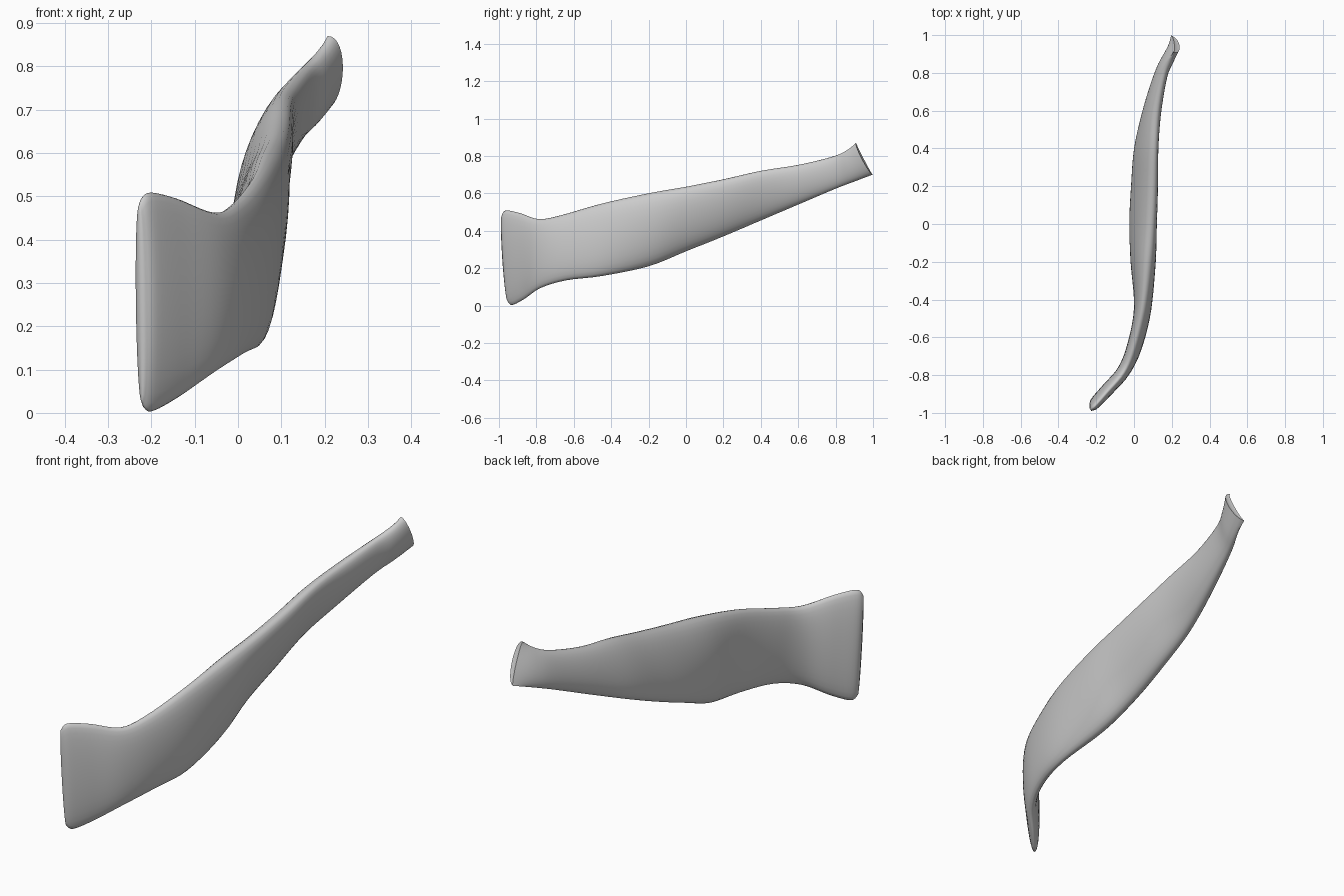
import bpy, bmesh, math
from mathutils import Vector

if "Cube" in bpy.data.objects:
    bpy.data.objects.remove(bpy.data.objects["Cube"])

# Stations along the blade: bottom edge xyz, top edge xyz, left bulge, right bulge
stations = [
    (-.222, -.955, .025, -.228, -.985, .480, .014, .016),
    (-.203, -.930, .003, -.208, -.965, .508, .029, .028),
    (-.140, -.865, .035, -.143, -.890, .495, .033, .033),
    (-.055, -.775, .095, -.055, -.785, .462, .036, .034),
    (.005, -.640, .135, -.005, -.660, .485, .038, .042),
    (.042, -.450, .158, .045, -.450, .545, .044, .048),
    (.025, -.200, .210, .072, -.200, .600, .062, .062),
    (.008, .000, .290, .088, .000, .635, .060, .060),
    (.015, .200, .370, .098, .200, .675, .058, .056),
    (.030, .400, .455, .105, .400, .720, .054, .048),
    (.078, .600, .540, .118, .600, .752, .047, .042),
    (.135, .800, .625, .153, .780, .795, .035, .032),
    (.170, .900, .663, .183, .860, .830, .022, .036),
    (.197, .998, .700, .207, .910, .870, -.012, .042),
]
STEPS, SIDES = 5, 32


def spline(i, t):
    """Smooth blend between station i and i + 1."""
    last = len(stations) - 1
    quad = [stations[min(max(k, 0), last)] for k in (i - 1, i, i + 1, i + 2)]
    return [0.5 * (2 * b + (c - a) * t + (2 * a - 5 * b + 4 * c - d) * t * t
                   + (3 * b - a - 3 * c + d) * t ** 3)
            for a, b, c, d in zip(*quad)]


rows = [spline(i, s / STEPS) for i in range(len(stations) - 1) for s in range(STEPS)]
rows.append(list(stations[-1]))
middles = [(Vector(r[0:3]) + Vector(r[3:6])) / 2 for r in rows]

# Loft almond-shaped sections between the two edges
bm = bmesh.new()
rings = []
for k, r in enumerate(rows):
    tangent = middles[min(k + 3, len(rows) - 1)] - middles[max(k - 3, 0)]
    side = Vector((tangent.y, -tangent.x, 0)).normalized()
    low, high = Vector(r[0:3]), Vector(r[3:6])
    ring = []
    for j in range(SIDES):
        a = 2 * math.pi * j / SIDES
        s = math.sin(a)
        bulge = r[7] if s > 0 else -r[6]
        ring.append(bm.verts.new(low.lerp(high, (1 - math.cos(a)) / 2)
                                 + side * bulge * abs(s) ** 0.9))
    rings.append(ring)
for p, q in zip(rings, rings[1:]):
    for j in range(SIDES):
        n = (j + 1) % SIDES
        bm.faces.new((p[j], p[n], q[n], q[j]))


def cap(ring, push):
    """Close an end by drawing the ring in to a seam between its edges."""
    half = SIDES // 2
    seam = {0: ring[0], half: ring[half]}
    for j in range(1, half):
        middle = (ring[j].co + ring[SIDES - j].co) / 2
        seam[j] = bm.verts.new(middle + Vector((0, push, 0)) * math.sin(math.pi * j / half))
    for j in range(half):
        for x, y in ((ring[j], ring[j + 1]), (ring[-j], ring[SIDES - j - 1])):
            loop = []
            for v in (x, y, seam[j + 1], seam[j]):
                if v not in loop:
                    loop.append(v)
            bm.faces.new(loop)


cap(rings[0], -.012)   # rounded broad end
cap(rings[-1], -.005)  # thin scooped end
bmesh.ops.recalc_face_normals(bm, faces=bm.faces)

mesh = bpy.data.meshes.new("curved_blade")
bm.to_mesh(mesh)
bm.free()
blade = bpy.data.objects.new("curved_blade", mesh)
bpy.context.collection.objects.link(blade)
bpy.context.view_layer.objects.active = blade
blade.select_set(True)
bpy.ops.object.shade_smooth_by_angle(angle=math.radians(75))
